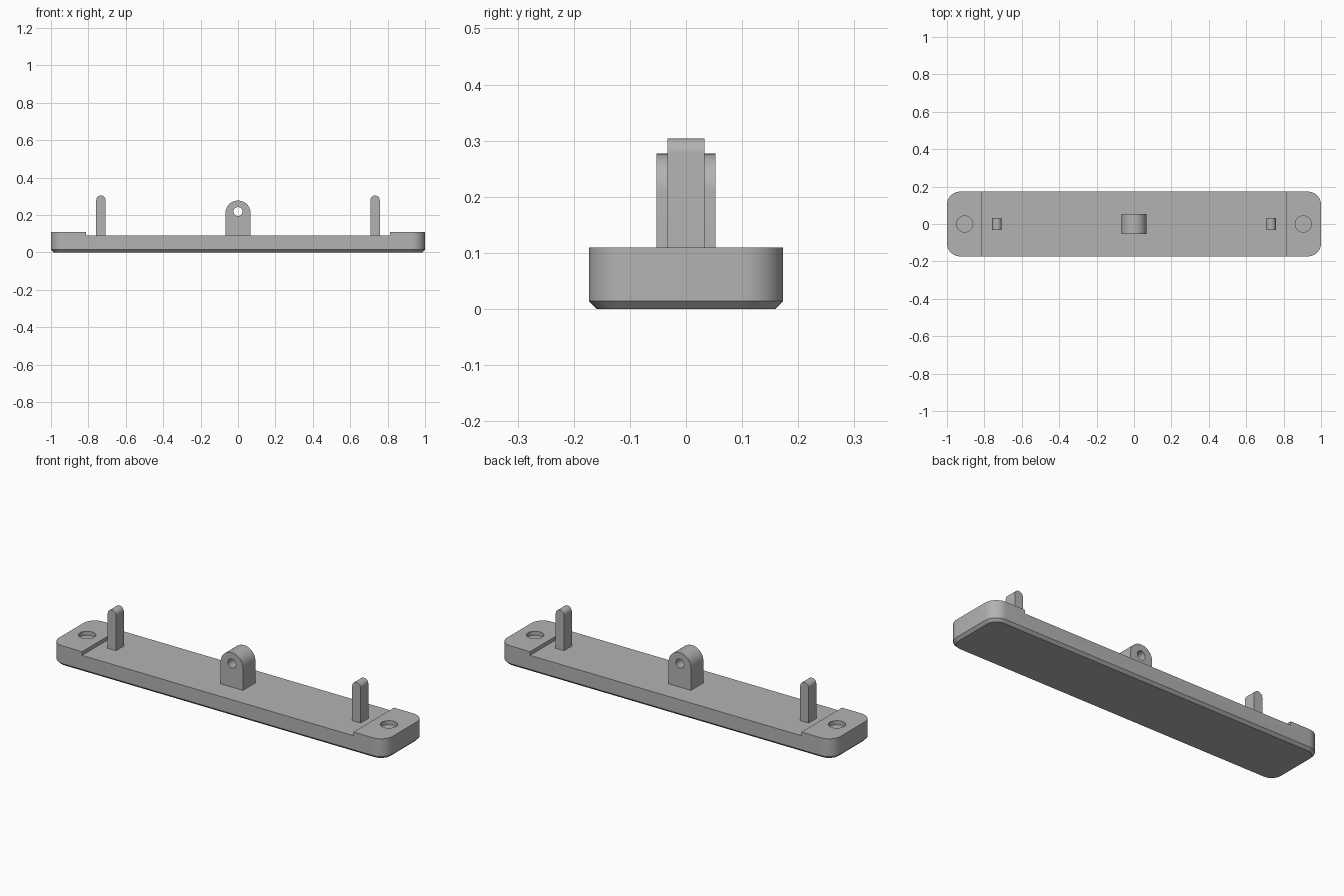
import bpy
import bmesh
from math import sin, cos, pi

if "Cube" in bpy.data.objects:
    bpy.data.objects.remove(bpy.data.objects["Cube"], do_unlink=True)

grey = bpy.data.materials.new("plain grey")
grey.use_nodes = True
grey.diffuse_color = (0.45, 0.45, 0.45, 1)
grey.node_tree.nodes["Principled BSDF"].inputs["Base Color"].default_value = grey.diffuse_color


def loft(name, rings):
    """Closed solid skinned through rings of equal point count."""
    bm = bmesh.new()
    loops = [[bm.verts.new(p) for p in ring] for ring in rings]
    n = len(loops[0])
    for low, high in zip(loops, loops[1:]):
        for i in range(n):
            j = (i + 1) % n
            bm.faces.new((low[i], low[j], high[j], high[i]))
    bm.faces.new(loops[0][::-1])
    bm.faces.new(loops[-1])
    bmesh.ops.recalc_face_normals(bm, faces=bm.faces)
    mesh = bpy.data.meshes.new(name)
    bm.to_mesh(mesh)
    bm.free()
    mesh.materials.append(grey)
    obj = bpy.data.objects.new(name, mesh)
    bpy.context.collection.objects.link(obj)
    return obj


def arc(cx, cy, r, start, end, steps):
    angles = [start + (end - start) * i / steps for i in range(steps + 1)]
    return [(cx + r * cos(a), cy + r * sin(a)) for a in angles]


def rounded_rect(hx, hy, r, z):
    pts = []
    for k, (sx, sy) in enumerate([(1, 1), (-1, 1), (-1, -1), (1, -1)]):
        pts += arc(sx * (hx - r), sy * (hy - r), r, k * pi / 2, (k + 1) * pi / 2, 10)
    return [(x, y, z) for x, y in pts]


def along_y(name, outline, half_depth):
    """Extrude an x-z outline symmetrically along y."""
    return loft(name, [[(x, y, z) for x, z in outline] for y in (-half_depth, half_depth)])


def round_topped(name, x, half_width, bottom, top, half_depth):
    outline = [(x - half_width, bottom), (x + half_width, bottom)]
    outline += arc(x, top - half_width, half_width, 0, pi, 24)
    return along_y(name, outline, half_depth)


def circle(cx, cy, r):
    return arc(cx, cy, r, 0, 2 * pi, 40)[:-1]


def cut(target, cutter):
    mod = target.modifiers.new("cut", "BOOLEAN")
    mod.operation, mod.solver, mod.object = "DIFFERENCE", "EXACT", cutter
    bpy.context.view_layer.objects.active = target
    bpy.ops.object.modifier_apply(modifier=mod.name)
    bpy.data.objects.remove(cutter, do_unlink=True)


HX, HY, R, TOP, DECK, BEVEL = 1.0, 0.173, 0.07, 0.11, 0.09, 0.014

# Base plate with chamfered underside
base = loft("base_plate", [
    rounded_rect(HX - BEVEL, HY - BEVEL, R - BEVEL, 0),
    rounded_rect(HX, HY, R, BEVEL),
    rounded_rect(HX, HY, R, TOP)])

# Lowered deck between the raised ends
recess = [(-0.814, DECK), (0.814, DECK), (0.814, 0.2), (-0.814, 0.2)]
cut(base, along_y("deck_cutter", recess, 0.3))

# Shallow round sockets in the raised ends
for side in (-1, 1):
    ring = circle(side * 0.905, 0, 0.043)
    cut(base, loft("socket_cutter", [[(x, y, z) for x, y in ring] for z in (DECK - 0.002, 0.2)]))

# Central lug with a cross hole
lug = round_topped("centre_lug", 0, 0.067, DECK - 0.005, 0.277, 0.053)
cut(lug, along_y("hole_cutter", circle(0, 0.218, 0.024), 0.1))

# Upright pins
pins = [round_topped(name, x, 0.025, DECK - 0.005, 0.304, 0.033)
        for name, x in (("right_pin", -0.733), ("left_pin", 0.733))]

# Smooth curved walls, keep edges crisp
bpy.ops.object.select_all(action="DESELECT")
for obj in [base, lug] + pins:
    obj.select_set(True)
bpy.context.view_layer.objects.active = base
bpy.ops.object.shade_smooth_by_angle(angle=pi / 6)
